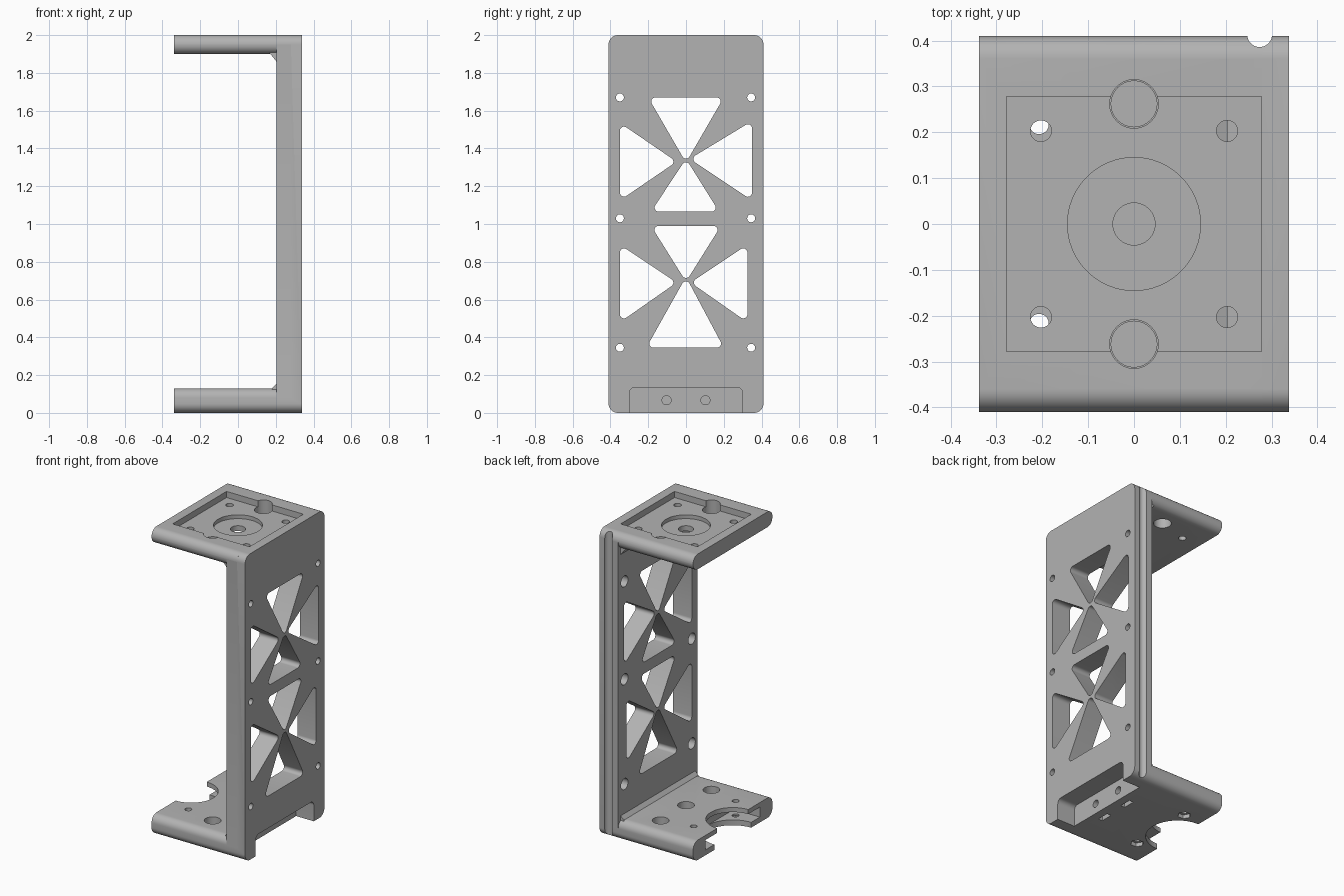
import bpy, bmesh, math
from mathutils import Vector

if "Cube" in bpy.data.objects:
    bpy.data.objects.remove(bpy.data.objects["Cube"])

X = 0.338      # half length in x
Y = 0.41       # half width in y
WALL = 0.203   # inner face of the upright wall

grey = bpy.data.materials.new("plain_grey")
grey.diffuse_color = (0.45, 0.45, 0.45, 1)
grey.use_nodes = True
grey.node_tree.nodes["Principled BSDF"].inputs["Base Color"].default_value = grey.diffuse_color


def rounded(pts, r, n=8):
    """Round every corner of a 2D outline."""
    out = []
    for i, p in enumerate(pts):
        p = Vector(p)
        a = (Vector(pts[i - 1]) - p).normalized()
        b = (Vector(pts[(i + 1) % len(pts)]) - p).normalized()
        half = a.angle(b) / 2
        c = p + (a + b).normalized() * (r / math.sin(half))
        s = p + a * (r / math.tan(half)) - c
        e = p + b * (r / math.tan(half)) - c
        turn = math.pi - 2 * half
        sign = 1 if s.x * e.y - s.y * e.x > 0 else -1
        for k in range(n + 1):
            t = sign * turn * k / n
            out.append((c.x + s.x * math.cos(t) - s.y * math.sin(t),
                        c.y + s.x * math.sin(t) + s.y * math.cos(t)))
    return out


def rect(u0, u1, v0, v1):
    return [(u0, v0), (u1, v0), (u1, v1), (u0, v1)]


def circle(u, v, r, n=32):
    return [(u + r * math.cos(2 * math.pi * k / n), v + r * math.sin(2 * math.pi * k / n)) for k in range(n)]


def prism(name, pts, axis, lo, hi):
    """Extrude a 2D outline along an axis."""
    put = {'x': lambda u, v, t: (t, u, v), 'y': lambda u, v, t: (u, t, v), 'z': lambda u, v, t: (u, v, t)}[axis]
    bm = bmesh.new()
    a = [bm.verts.new(put(u, v, lo)) for u, v in pts]
    b = [bm.verts.new(put(u, v, hi)) for u, v in pts]
    bm.faces.new(a)
    bm.faces.new(b)
    for i in range(len(a)):
        j = (i + 1) % len(a)
        bm.faces.new((a[i], a[j], b[j], b[i]))
    bmesh.ops.recalc_face_normals(bm, faces=bm.faces)
    me = bpy.data.meshes.new(name)
    bm.to_mesh(me)
    bm.free()
    ob = bpy.data.objects.new(name, me)
    bpy.context.collection.objects.link(ob)
    me.materials.append(grey)
    return ob


def combine(tool, op):
    m = bracket.modifiers.new("bool", 'BOOLEAN')
    m.object, m.operation, m.solver = tool, op, 'EXACT'
    bpy.context.view_layer.objects.active = bracket
    bpy.ops.object.modifier_apply(modifier=m.name)
    bpy.data.objects.remove(tool)


def cut(pts, axis, lo, hi):
    combine(prism("cutter", pts, axis, lo, hi), 'DIFFERENCE')


# upright wall with top and bottom shelves
bracket = prism("bracket", rounded(rect(-Y, Y, 0, 2), 0.05), 'x', WALL, X)
combine(prism("top_shelf", rounded(rect(-Y, Y, 1.9, 2), 0.0495), 'x', -X, 0.28), 'UNION')
combine(prism("bottom_shelf", rounded(rect(-Y, Y, 0, 0.13), 0.05), 'x', -X, 0.28), 'UNION')

# chamfers in the inner corners
combine(prism("top_gusset", [(0.163, 1.91), (0.22, 1.91), (0.22, 1.84)], 'y', -0.385, 0.385), 'UNION')
combine(prism("bottom_gusset", [(0.18, 0.09), (0.22, 0.09), (0.22, 0.17), (0.18, 0.13)], 'y', -0.385, 0.385), 'UNION')

# triangular windows
triangles = [
    [(-0.2, 1.67), (0.2, 1.67), (0, 1.325)], [(-0.185, 1.065), (0.175, 1.065), (0, 1.345)],
    [(-0.35, 1.535), (-0.05, 1.33), (-0.35, 1.125)], [(0.35, 1.545), (0.02, 1.345), (0.35, 1.125)],
    [(-0.185, 0.99), (0.185, 0.99), (0, 0.695)], [(-0.21, 0.345), (0.2, 0.345), (0, 0.72)],
    [(-0.35, 0.89), (-0.05, 0.69), (-0.35, 0.48)], [(0.325, 0.89), (0.025, 0.69), (0.325, 0.48)]]
for t in triangles:
    cut(rounded(t, 0.022), 'x', 0.1, 0.5)

# counterbored wall screw holes
for y in (-0.35, 0.345):
    for z in (0.345, 1.03, 1.67):
        cut(circle(y, z, 0.021), 'x', 0.1, 0.5)
        cut(circle(y, z, 0.036), 'x', 0.1, 0.26)

# cable groove on the back edge
cut(circle(0.274, 0.413, 0.027), 'z', -0.1, 2.1)

# mounting pocket, holes and bearing seat in the top shelf
cut(rect(-0.278, 0.278, -0.278, 0.278), 'z', 1.96, 2.1)
cut(circle(0, 0, 0.145, 64), 'z', 1.935, 2.1)
cut(circle(0, 0, 0.046), 'z', 1.8, 2.1)
for s in (-1, 1):
    cut(circle(0, s * 0.262, 0.053), 'z', 1.8, 2.1)
    for x in (-0.203, 0.203):
        cut(circle(x, s * 0.203, 0.023), 'z', 1.85, 2.1)

# bottom recess in the wall with two screws and nut slots
cut(rounded(rect(-0.3, 0.3, -0.2, 0.135), 0.03), 'x', 0.21, 0.5)
for s in (-1, 1):
    cut(circle(s * 0.103, 0.067, 0.024), 'x', 0.09, 0.3)
    cut(rect(0.125, 0.155, s * 0.103 - 0.04, s * 0.103 + 0.04), 'z', -0.1, 0.105)

# bottom shelf: round notch, end slot, blind holes, screws with hex nut seats
cut(circle(-X, 0, 0.16, 64), 'z', -0.1, 0.2)
cut(rect(-0.5, -0.15, -0.28, 0.28), 'z', 0.035, 0.1)
cut(circle(-X, 0, 0.19, 64), 'z', -0.1, 0.06)
for y in (-0.262, 0, 0.262):
    cut(circle(0, y, 0.05), 'z', 0.04, 0.2)
for s in (-1, 1):
    cut(circle(-0.207, s * 0.217, 0.021), 'z', -0.1, 0.2)
    cut(circle(-0.207, s * 0.217, 0.04, 6), 'z', -0.1, 0.025)

# smooth curved walls, keep edges crisp
bracket.select_set(True)
bpy.context.view_layer.objects.active = bracket
bpy.ops.object.shade_smooth_by_angle(angle=math.radians(30))
